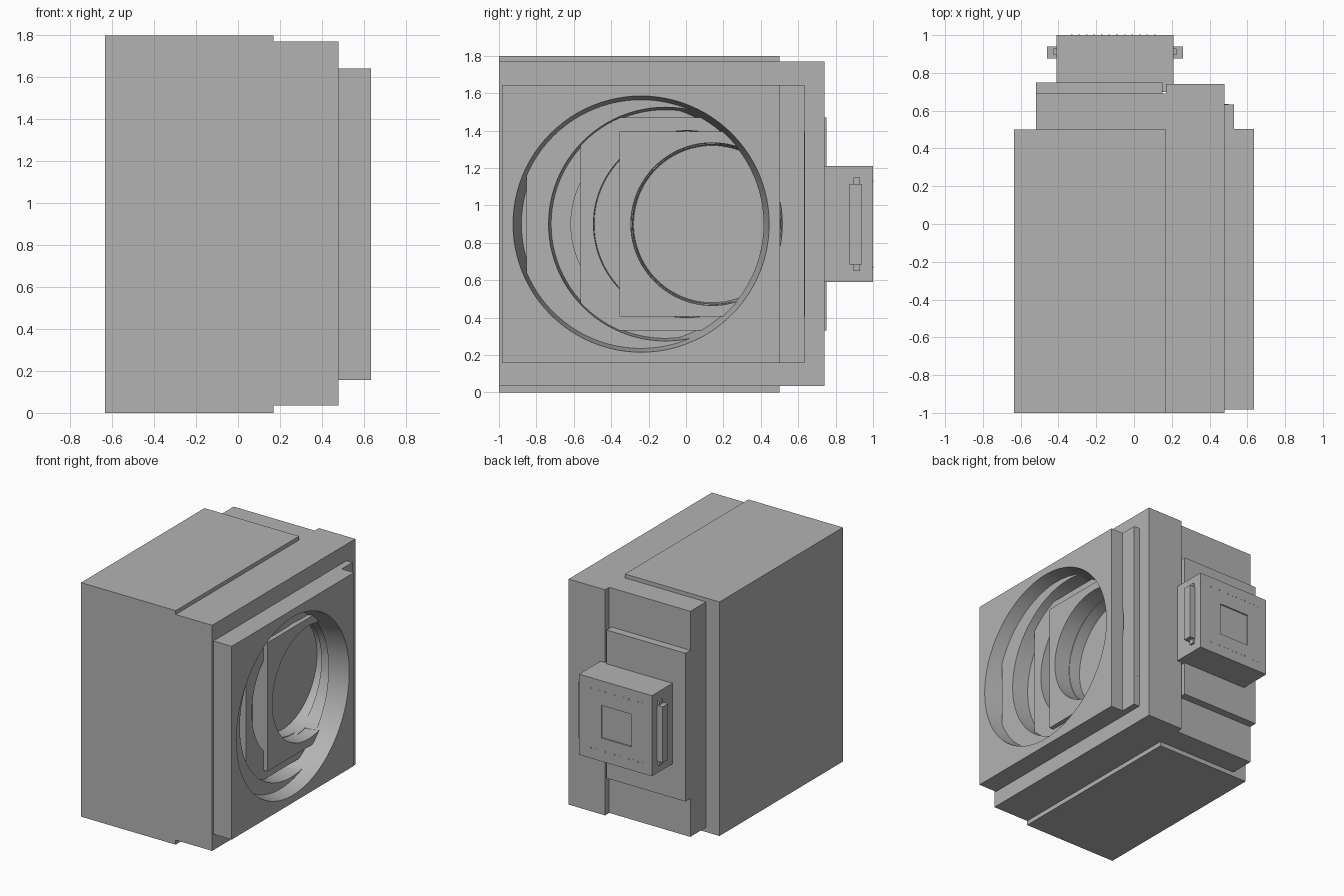
import bpy, bmesh
from mathutils import Matrix, Vector

if "Cube" in bpy.data.objects:
    bpy.data.objects.remove(bpy.data.objects["Cube"], do_unlink=True)

grey = bpy.data.materials.new("plain_grey")
grey.use_nodes = True
COLOUR = (0.45, 0.45, 0.45, 1)
grey.diffuse_color = COLOUR
grey.node_tree.nodes["Principled BSDF"].inputs["Base Color"].default_value = COLOUR

MID = 0.9  # height of the lens axis


def make(name, bm):
    bmesh.ops.recalc_face_normals(bm, faces=bm.faces)
    mesh = bpy.data.meshes.new(name)
    bm.to_mesh(mesh)
    bm.free()
    mesh.materials.append(grey)
    ob = bpy.data.objects.new(name, mesh)
    bpy.context.collection.objects.link(ob)
    return ob


def add_box(bm, x, y, z):
    size = Vector((x[1] - x[0], y[1] - y[0], z[1] - z[0]))
    centre = Vector((sum(x) / 2, sum(y) / 2, sum(z) / 2))
    bmesh.ops.create_cube(bm, size=1, matrix=Matrix.Translation(centre) @ Matrix.Diagonal(size.to_4d()))


def box(name, x, y, z):
    bm = bmesh.new()
    add_box(bm, x, y, z)
    return make(name, bm)


def bore(y, r_top, r_bottom, x_top, x_bottom):
    """Tapered round cutter along x."""
    bm = bmesh.new()
    place = Matrix.Translation(((x_top + x_bottom) / 2, y, MID)) @ Matrix.Rotation(1.5707963, 4, "Y")
    bmesh.ops.create_cone(bm, cap_ends=True, segments=96, radius1=r_bottom, radius2=r_top,
                          depth=x_top - x_bottom, matrix=place)
    cutter = make("bore_cutter", bm)
    cutter.hide_render = True
    return cutter


def cut(ob, cutters):
    for c in cutters:
        mod = ob.modifiers.new("cut", "BOOLEAN")
        mod.operation, mod.solver, mod.object = "DIFFERENCE", "EXACT", c
    bpy.context.view_layer.update()
    mesh = bpy.data.meshes.new_from_object(ob.evaluated_get(bpy.context.evaluated_depsgraph_get()))
    ob.modifiers.clear()
    ob.data = mesh
    for c in cutters:
        bpy.data.objects.remove(c, do_unlink=True)
    bpy.ops.object.select_all(action="DESELECT")
    ob.select_set(True)
    bpy.context.view_layer.objects.active = ob
    bpy.ops.object.shade_smooth_by_angle(angle=0.5)


# Main body and the stepped rear
box("main_body", (-0.635, 0.17), (-1, 0.5), (0, 1.8))
box("rear_block", (-0.52, 0.17), (0.45, 0.69), (0.035, 1.77))
box("rear_panel", (-0.52, 0.15), (0.6, 0.75), (0.33, 1.47))

# Lens side block with its stepped cavity
side = box("side_block", (0.17, 0.48), (-1, 0.74), (0.035, 1.77))
cut(side, [bore(-0.24, 0.69, 0.64, 0.66, 0.40),
           bore(-0.11, 0.505, 0.505, 0.45, 0.37),
           bore(0.14, 0.435, 0.42, 0.49, 0.28)])

# Overlapping frames: name, y centre, half size, top x, base x, hole radii
frames = [
    ("outer_frame", -0.24, 0.743, 0.635, 0.48, 0.685, 0.655),
    ("second_frame", -0.11, 0.743, 0.53, 0.39, 0.625, 0.61),
    ("third_frame", 0.005, 0.57, 0.465, 0.36, 0.50, 0.495),
    ("inner_frame", 0.14, 0.495, 0.50, 0.35, 0.435, 0.43),
]
for name, y, half, top, base, r_top, r_base in frames:
    frame = box(name, (base, top), (y - half, y + half), (MID - half, MID + half))
    slope = (r_top - r_base) / (top - base) * 0.02
    cut(frame, [bore(y, r_top + slope, r_base - slope, top + 0.02, base - 0.02)])

# Rear unit with a recessed square
unit = box("rear_unit", (-0.41, 0.21), (0.7, 1.0), (0.59, 1.21))
cut(unit, [box("square_cutter", (-0.235, 0.02), (0.99, 1.05), (0.77, 1.02))])

# Side grips on the rear unit
for name, sign in (("left_grip", 1), ("right_grip", -1)):
    bm = bmesh.new()
    for reach, y, half in ((0.36, (0.875, 0.94), 0.215), (0.325, (0.895, 0.93), 0.25)):
        xs = sorted((-0.1 + sign * 0.29, -0.1 + sign * reach))
        add_box(bm, xs, y, (MID - half, MID + half))
    make(name, bm)

# Rows of tiny studs on the rear unit
bm = bmesh.new()
for z in (0.67, 1.13):
    for i in range(12):
        x = -0.33 + i * 0.04
        add_box(bm, (x - 0.004, x + 0.004), (0.995, 1.002), (z - 0.004, z + 0.004))
make("rear_studs", bm)
